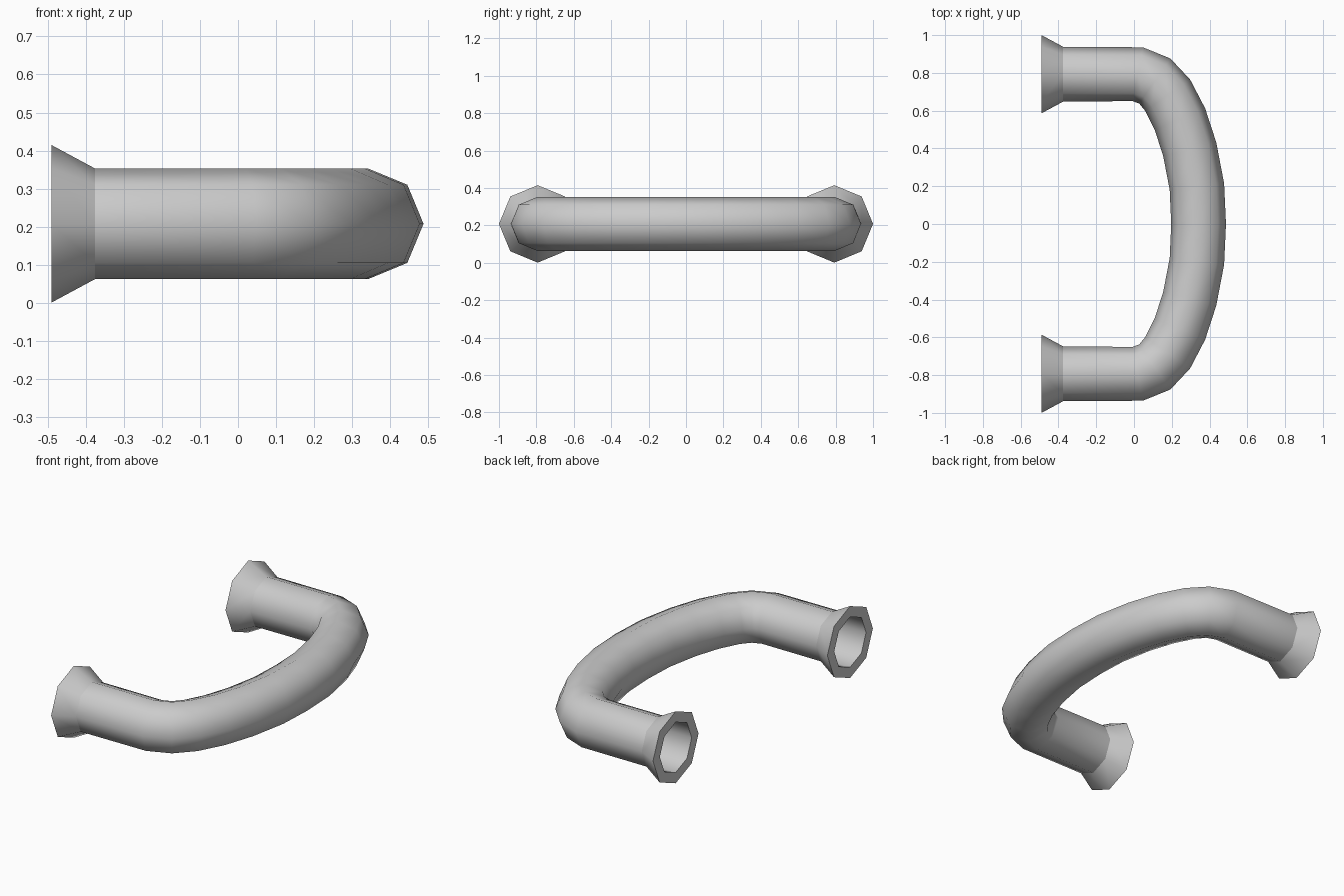
import bpy, bmesh, math
from mathutils import Vector

if "Cube" in bpy.data.objects:
    bpy.data.objects.remove(bpy.data.objects["Cube"])

Z = 0.208        # height of the tube axis
R = 0.145        # tube radius
Y = 0.793        # y of the two legs
SIDES = 8


def loft(name, rings, angle):
    """Skin a list of (centre, radius, in-plane normal) octagon rings."""
    bm = bmesh.new()
    loops = []
    for c, r, n in rings:
        loops.append([bm.verts.new(c + r * (math.cos(t) * n + math.sin(t) * Vector((0, 0, 1))))
                      for t in (2 * math.pi * i / SIDES for i in range(SIDES))])
    for a, b in zip(loops, loops[1:]):
        for i in range(SIDES):
            j = (i + 1) % SIDES
            bm.faces.new((a[i], b[i], b[j], a[j]))
    bmesh.ops.recalc_face_normals(bm, faces=bm.faces)
    me = bpy.data.meshes.new(name)
    bm.to_mesh(me)
    bm.free()
    ob = bpy.data.objects.new(name, me)
    bpy.context.collection.objects.link(ob)
    bpy.ops.object.select_all(action='DESELECT')
    ob.select_set(True)
    bpy.context.view_layer.objects.active = ob
    bpy.ops.object.shade_smooth_by_angle(angle=math.radians(angle))
    return ob


# bent grip: half of the centre line, mirrored across y = 0
half = [(-0.49, Y), (-0.375, Y), (0.02, Y), (0.11, 0.757), (0.178, 0.682),
        (0.243, 0.556), (0.295, 0.396), (0.333, 0.198)]
path = half + [(0.342, 0)] + [(x, -y) for x, y in reversed(half)]
pts = [Vector((x, y, Z)) for x, y in path]
rings = []
for i, p in enumerate(pts):
    dirs = []
    if i > 0:
        dirs.append((p - pts[i - 1]).normalized())
    if i < len(pts) - 1:
        dirs.append((pts[i + 1] - p).normalized())
    t = sum(dirs, Vector()).normalized()
    rings.append((p, R, Vector((-t.y, t.x, 0))))
loft("handle_tube", rings, 60)

# flared collars at the open ends
for side, label in ((1, "left"), (-1, "right")):
    n = Vector((0, side, 0))
    profile = [(-0.375, R), (-0.49, 0.207), (-0.49, R)]
    loft("flared_collar_" + label,
         [(Vector((x, side * Y, Z)), r, n) for x, r in profile], 50)
